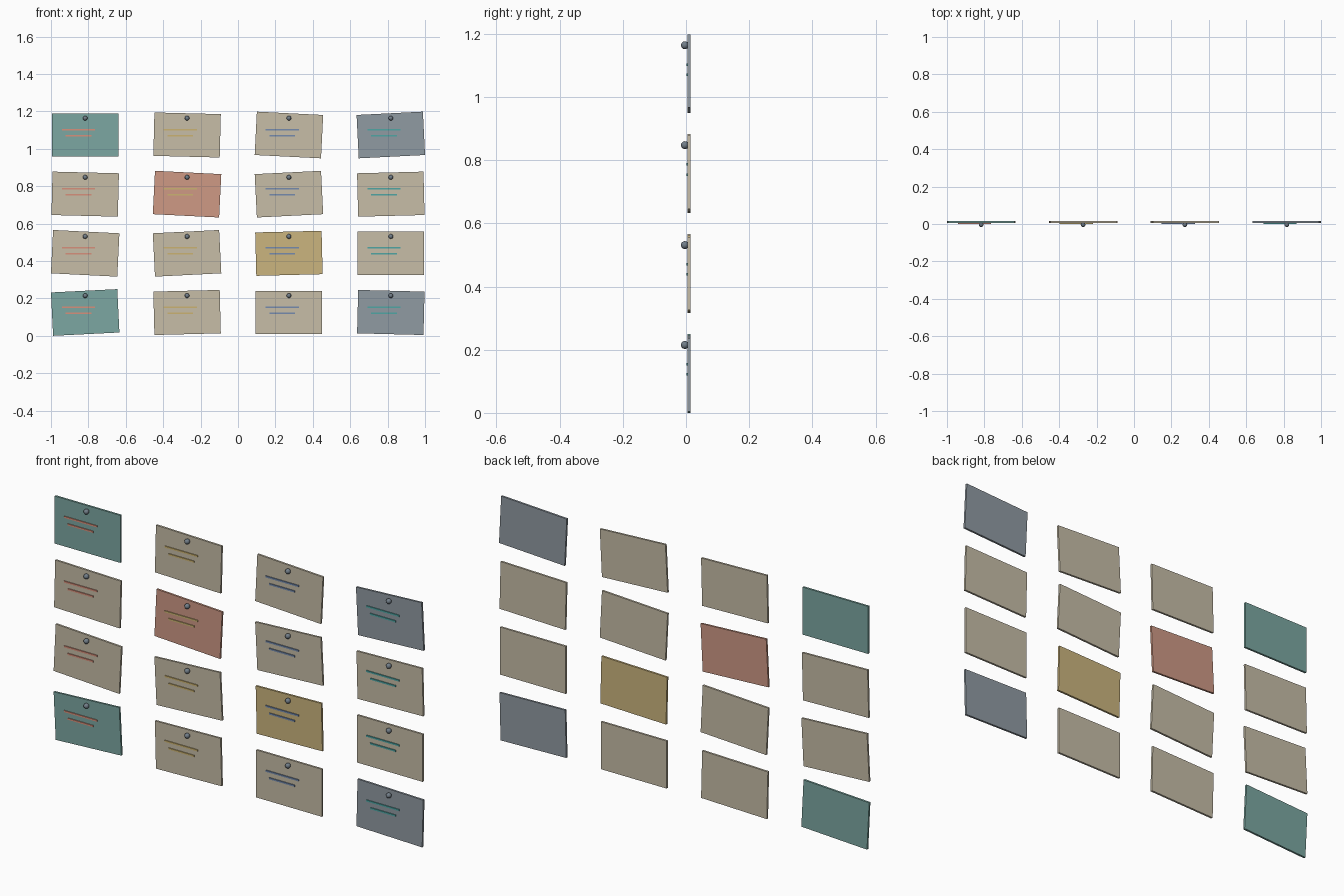
import bpy, math

if "Cube" in bpy.data.objects:
    bpy.data.objects.remove(bpy.data.objects["Cube"])


def material(name, r, g, b):
    m = bpy.data.materials.new(name)
    m.diffuse_color = (r, g, b, 1)
    m.use_nodes = True
    m.node_tree.nodes["Principled BSDF"].inputs["Base Color"].default_value = m.diffuse_color
    return m


cream = material("cream paper", 0.57, 0.51, 0.39)
teal = material("teal", 0.20, 0.39, 0.36)
coral = material("coral", 0.62, 0.32, 0.235)
slate = material("slate grey", 0.28, 0.325, 0.365)
gold = material("gold", 0.60, 0.46, 0.21)
blue = material("ink blue", 0.18, 0.26, 0.42)
ink_teal = material("ink teal", 0.08, 0.38, 0.37)
ink_coral = material("ink coral", 0.68, 0.28, 0.20)
ink_gold = material("ink gold", 0.60, 0.45, 0.17)
steel = material("pin steel", 0.17, 0.21, 0.25)

CARD_W, CARD_H = 0.355, 0.232
PITCH_X, PITCH_Z = 0.5447, 0.3163
TILT = math.radians(1.43)
tilt_steps = [0, 1, 2, -2, -1]          # repeats along the diagonals
line_colours = [ink_coral, ink_gold, blue, ink_teal]
special = {(0, 0): teal, (3, 0): teal, (0, 3): slate, (3, 3): slate,
           (1, 1): coral, (2, 2): gold}


def box(name, loc, size, mat, angle=0):
    bpy.ops.mesh.primitive_cube_add(size=1, location=loc, rotation=(0, angle, 0))
    o = bpy.context.object
    o.name = name
    o.scale = size
    o.data.materials.append(mat)
    return o


for row in range(4):
    for col in range(4):
        x = (col - 1.5) * PITCH_X
        z = 0.125 + (3 - row) * PITCH_Z
        tag = f"{row}_{col}"

        # Tilted paper card
        box("card_" + tag, (x, 0.010, z), (CARD_W, 0.010, CARD_H),
            special.get((row, col), cream), tilt_steps[(row + col) % 5] * TILT)

        # Two written lines
        for name, length, dz in (("long_line_", 0.178, 0.029), ("short_line_", 0.138, -0.003)):
            box(name + tag, (x - 0.036, 0.0035, z + dz), (length, 0.005, 0.008),
                line_colours[col])

        # Round push pin
        bpy.ops.mesh.primitive_uv_sphere_add(segments=16, ring_count=10, radius=0.0125,
                                             location=(x, -0.0035, z + 0.09))
        pin = bpy.context.object
        pin.name = "pin_" + tag
        pin.data.materials.append(steel)
        bpy.ops.object.shade_smooth()
